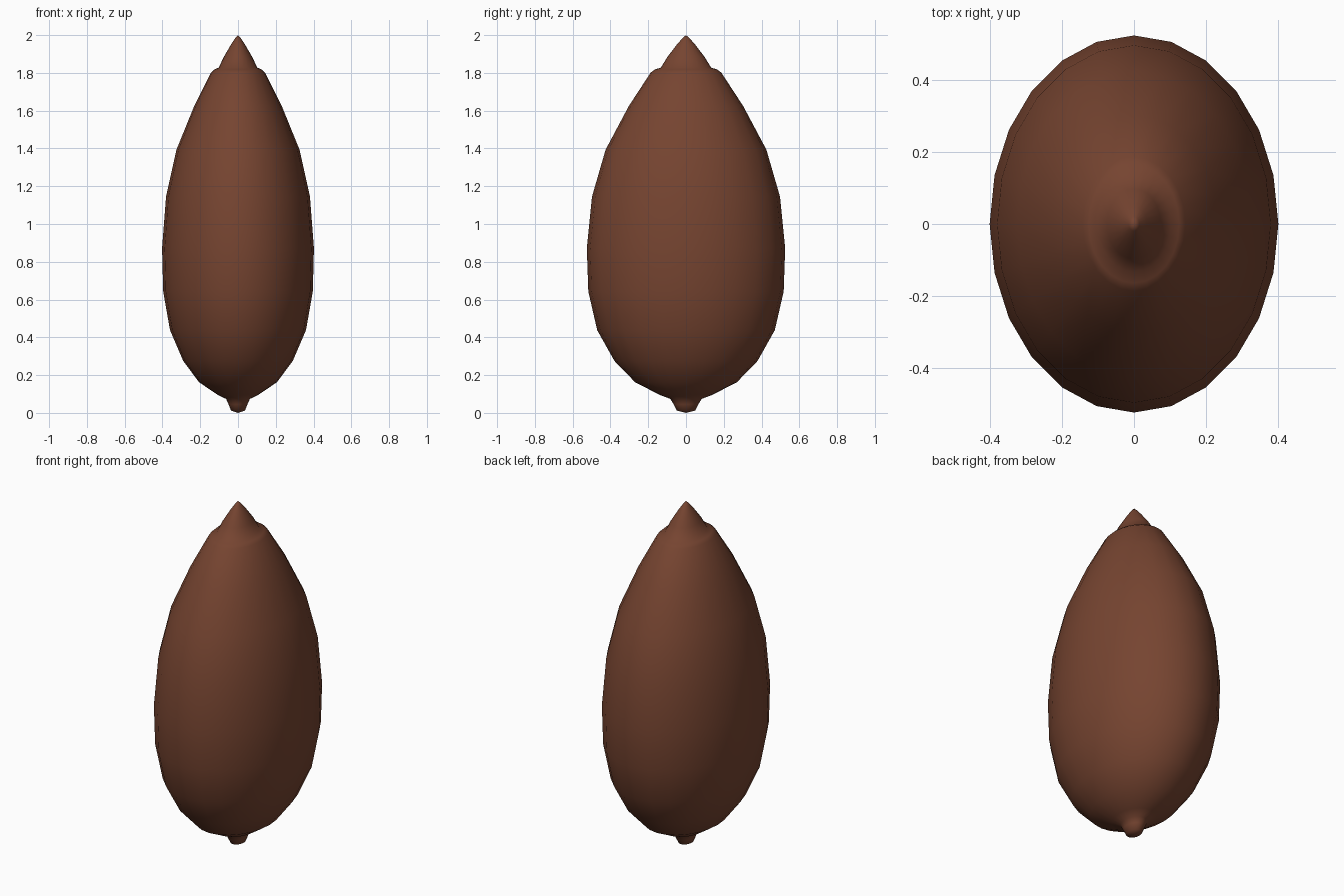
import bpy, bmesh, math

if "Cube" in bpy.data.objects:
    bpy.data.objects.remove(bpy.data.objects["Cube"])

SIDES = 24
RATIO = 1.306  # depth (y) relative to width (x)

brown = bpy.data.materials.new("cocoa brown")
brown.diffuse_color = (0.18, 0.058, 0.03, 1)
brown.use_nodes = True
brown.node_tree.nodes["Principled BSDF"].inputs["Base Color"].default_value = brown.diffuse_color


def lathe(name, profile):
    """Revolve (radius, z) points into an oval solid; radius 0 makes a pole."""
    bm = bmesh.new()
    rings = []
    for r, z in profile:
        if r == 0:
            rings.append([bm.verts.new((0, 0, z))] * SIDES)
        else:
            rings.append([bm.verts.new((r * math.cos(math.tau * i / SIDES),
                                        r * RATIO * math.sin(math.tau * i / SIDES), z))
                          for i in range(SIDES)])
    for a, b in zip(rings, rings[1:]):
        for i in range(SIDES):
            j = (i + 1) % SIDES
            bm.faces.new(list(dict.fromkeys((a[i], a[j], b[j], b[i]))))
    for f in bm.faces:
        f.smooth = True
    bmesh.ops.recalc_face_normals(bm, faces=bm.faces)
    me = bpy.data.meshes.new(name)
    bm.to_mesh(me)
    bm.free()
    me.materials.append(brown)
    ob = bpy.data.objects.new(name, me)
    bpy.context.collection.objects.link(ob)
    return ob


# Whole pod: stem stub, egg-shaped body, rounded shoulder and pointed tip
lathe("pod", [
    (0, 0), (0.037, 0.012), (0.05, 0.045), (0.063, 0.074),
    (0.106, 0.095), (0.206, 0.162), (0.29, 0.275), (0.36, 0.438),
    (0.396, 0.643), (0.402, 0.872), (0.381, 1.145), (0.326, 1.393),
    (0.232, 1.624), (0.143, 1.802), (0.126, 1.818), (0.102, 1.828),
    (0.075, 1.885), (0.037, 1.95), (0.015, 1.983), (0, 2.0),
])
